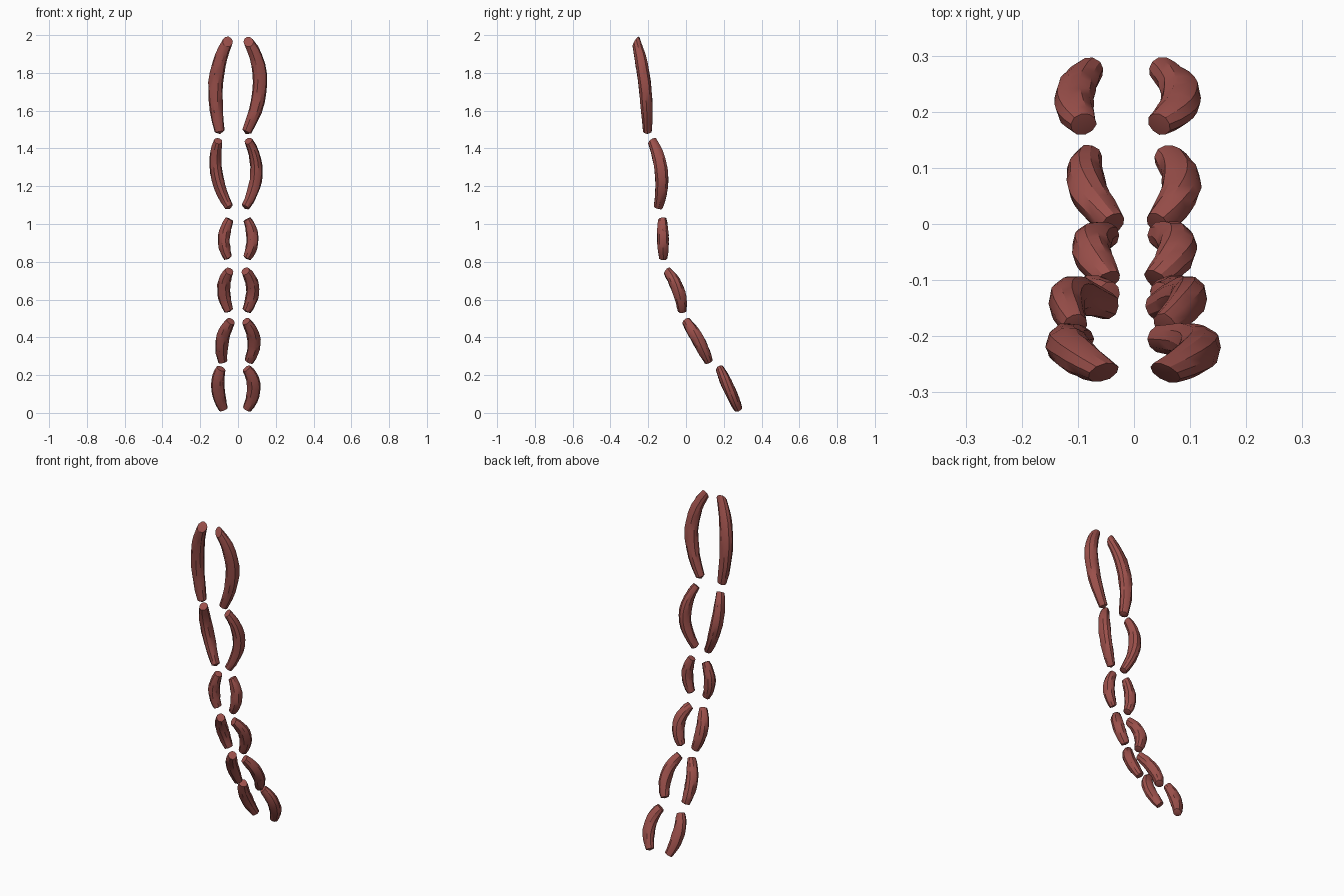
import bpy, bmesh, math, random
from mathutils import Vector

cube = bpy.data.objects.get("Cube")
if cube:
    bpy.data.objects.remove(cube, do_unlink=True)

random.seed(4)
SIDES, STEPS = 10, 10

muscle_red = bpy.data.materials.new("muscle_red")
muscle_red.use_nodes = True
colour = (0.33, 0.08, 0.07, 1)
muscle_red.diffuse_color = colour
muscle_red.node_tree.nodes["Principled BSDF"].inputs["Base Color"].default_value = colour


def bundle(name, top, mid, bottom, width, depth, tilt):
    """Bowed, tapered tube through three centre points, with cut ends."""
    top, mid, bottom = Vector(top), Vector(mid), Vector(bottom)
    control = mid * 2 - (top + bottom) / 2
    bm = bmesh.new()
    rings = []
    for i in range(STEPS + 1):
        t = i / STEPS
        centre = top * (1 - t) ** 2 + control * 2 * t * (1 - t) + bottom * t * t
        along = ((control - top) * (1 - t) + (bottom - control) * t).normalized()
        across = Vector((0, 1, 0)).cross(along).normalized()
        back = along.cross(across)
        # full belly, narrower ends
        swell = 0.5 + 0.5 * math.sin(math.pi * (0.06 + 0.88 * t)) ** 0.6
        shear = tilt * max(0, 1 - 4 * t)
        ring = []
        for k in range(SIDES):
            a = 2 * math.pi * k / SIDES
            r = swell * random.uniform(0.95, 1.05)
            v = depth * r * math.sin(a)
            p = centre + across * width * r * math.cos(a) + back * v
            p -= along * shear * v
            ring.append(bm.verts.new(p))
        rings.append(ring)
    for upper, lower in zip(rings, rings[1:]):
        for k in range(SIDES):
            n = (k + 1) % SIDES
            bm.faces.new((upper[k], upper[n], lower[n], lower[k]))
    # slightly domed cut faces
    for ring, inner, push in ((rings[0], rings[1], 0.1), (rings[-1], rings[-2], 0.25)):
        c = sum((v.co for v in ring), Vector()) / SIDES
        d = sum((v.co for v in inner), Vector()) / SIDES
        tip = bm.verts.new(c + (c - d) * push)
        for k in range(SIDES):
            bm.faces.new((ring[k], ring[(k + 1) % SIDES], tip))
    bmesh.ops.recalc_face_normals(bm, faces=bm.faces)
    mesh = bpy.data.meshes.new(name)
    bm.to_mesh(mesh)
    bm.free()
    mesh.materials.append(muscle_red)
    obj = bpy.data.objects.new(name, mesh)
    bpy.context.collection.objects.link(obj)
    bpy.ops.object.select_all(action="DESELECT")
    obj.select_set(True)
    bpy.context.view_layer.objects.active = obj
    bpy.ops.object.shade_smooth_by_angle(angle=math.radians(32))


# Each level: y and z of top, middle, bottom; half width, half depth, top tilt
levels = [
    ((-.265, 1.965), (-.22, 1.75), (-.205, 1.49), .039, .035, .9),
    ((-.18, 1.44), (-.13, 1.27), (-.147, 1.09), .033, .036, .2),
    ((-.125, 1.025), (-.122, .92), (-.12, .82), .032, .032, .1),
    ((-.1, .75), (-.043, .655), (-.02, .54), .035, .034, .2),
    ((0, .485), (.065, .385), (.12, .272), .035, .034, .1),
    ((.178, .235), (.225, .135), (.277, .02), .036, .032, .1),
]
# x of top, middle, bottom on each side
side_x = {
    "left": [(.055, .117, .047), (.055, .098, .04), (.048, .077, .047),
             (.04, .078, .045), (.042, .084, .058), (.045, .084, .047)],
    "right": [(-.055, -.117, -.098), (-.105, -.115, -.047), (-.044, -.075, -.052),
              (-.046, -.076, -.048), (-.038, -.083, -.08), (-.09, -.107, -.077)],
}

for side, columns in side_x.items():
    for i, (level, xs) in enumerate(zip(levels, columns)):
        points = [(x, y, z) for x, (y, z) in zip(xs, level[:3])]
        bundle(f"{side}_muscle_{i + 1}", *points, *level[3:])
